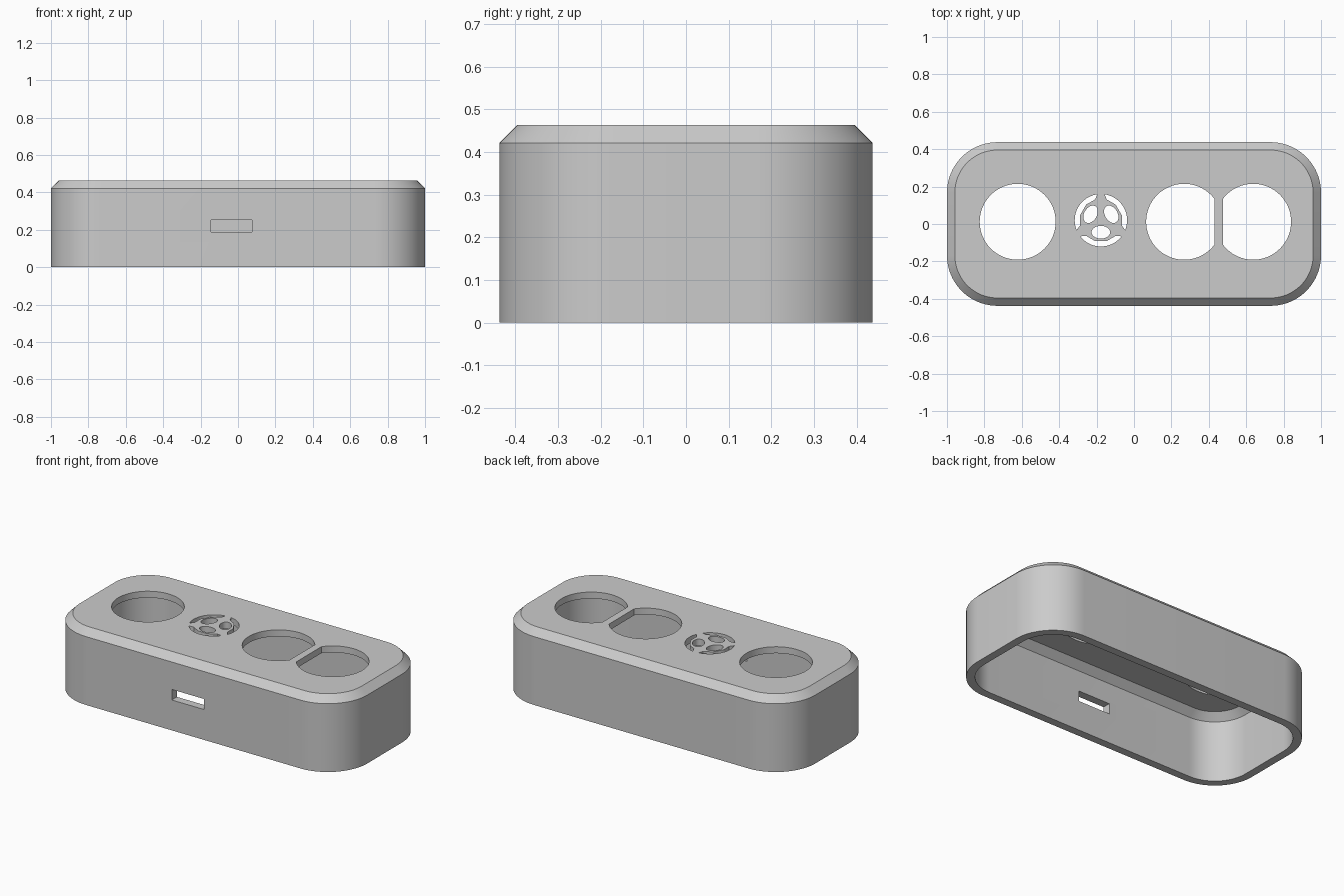
import bpy, bmesh, math
from mathutils import Vector

cube = bpy.data.objects.get("Cube")
if cube:
    bpy.data.objects.remove(cube, do_unlink=True)

HALF_X, HALF_Y, HEIGHT, CORNER = 1.0, 0.4375, 0.463, 0.27
WALL, BEVEL, DECK = 0.05, 0.042, 0.04

grey = bpy.data.materials.new("plain_grey")
grey.use_nodes = True
grey.diffuse_color = (0.6, 0.6, 0.6, 1)
grey.node_tree.nodes["Principled BSDF"].inputs["Base Color"].default_value = (0.6, 0.6, 0.6, 1)


def rounded_outline(inset, steps=20):
    """Rounded rectangle, moved inwards by inset."""
    r = CORNER - inset
    pts = []
    for k, (sx, sy) in enumerate(((1, 1), (-1, 1), (-1, -1), (1, -1))):
        for i in range(steps + 1):
            a = math.radians(90) * (k + i / steps)
            pts.append((sx * (HALF_X - CORNER) + r * math.cos(a),
                        sy * (HALF_Y - CORNER) + r * math.sin(a)))
    return pts


def make_object(name, bm):
    bmesh.ops.recalc_face_normals(bm, faces=bm.faces)
    mesh = bpy.data.meshes.new(name)
    bm.to_mesh(mesh)
    bm.free()
    obj = bpy.data.objects.new(name, mesh)
    bpy.context.collection.objects.link(obj)
    return obj


def add_prism(bm, outline, z0, z1):
    low = [bm.verts.new((x, y, z0)) for x, y in outline]
    high = [bm.verts.new((x, y, z1)) for x, y in outline]
    bm.faces.new(low)
    bm.faces.new(high)
    for i in range(len(low)):
        j = (i + 1) % len(low)
        bm.faces.new((low[i], low[j], high[j], high[i]))


def ellipse(cx, cy, rx, ry, turn=0.0, count=64):
    pts = []
    for i in range(count):
        a = math.tau * i / count
        u, v = rx * math.cos(a), ry * math.sin(a)
        pts.append((cx + u * math.cos(turn) - v * math.sin(turn),
                    cy + u * math.sin(turn) + v * math.cos(turn)))
    return pts


# Hollow case, open below: outside, deck, then inside
bm = bmesh.new()
sections = [(WALL, 0), (0, 0), (0, HEIGHT - BEVEL), (BEVEL, HEIGHT)]
inner = [(WALL + BEVEL, HEIGHT - DECK), (WALL, HEIGHT - DECK - BEVEL)]
rings = [[bm.verts.new((x, y, z)) for x, y in rounded_outline(inset)]
         for inset, z in sections + inner]
for a, b in ((0, 1), (1, 2), (2, 3), (4, 5), (5, 0)):
    n = len(rings[a])
    for i in range(n):
        j = (i + 1) % n
        bm.faces.new((rings[a][i], rings[a][j], rings[b][j], rings[b][i]))
bm.faces.new(rings[3])
bm.faces.new(rings[4])
case = make_object("case", bm)
case.data.materials.append(grey)

# Openings in the deck and the front wall
bm = bmesh.new()
Z0, Z1 = HEIGHT - 0.1, HEIGHT + 0.1
HOLE_Y, HOLE_R = 0.012, 0.203
add_prism(bm, ellipse(-0.622, HOLE_Y, HOLE_R, HOLE_R), Z0, Z1)

# Paired holes, flattened against the bar between them
for cx, side, bar in ((0.268, 1, 0.43), (0.637, -1, 0.475)):
    half = math.acos(abs(bar - cx) / HOLE_R)
    start = half if side > 0 else math.pi + half
    sweep = math.tau - 2 * half
    outline = [(cx + HOLE_R * math.cos(start + sweep * i / 56),
                HOLE_Y + HOLE_R * math.sin(start + sweep * i / 56)) for i in range(57)]
    add_prism(bm, outline, Z0, Z1)

# Round vent: three oval holes and three rim slots between spokes
VX, VY, VR = -0.177, 0.02, 0.14
for deg in (30, 150, 270):
    t = math.radians(deg)
    add_prism(bm, ellipse(VX + 0.064 * math.cos(t), VY + 0.064 * math.sin(t),
                          0.034, 0.05, t, 32), Z0, Z1)
    span = math.radians(52)
    arc = [t - span + 2 * span * i / 20 for i in range(21)]
    outline = [(VX + VR * math.cos(a), VY + VR * math.sin(a)) for a in arc]
    for off in (44, 17, -17, -44):
        a = t + math.radians(off)
        outline.append((VX + 0.115 * math.cos(a), VY + 0.115 * math.sin(a)))
    add_prism(bm, outline, Z0, Z1)

# Port slot in the front wall
add_prism(bm, [(-0.145, -0.6), (0.075, -0.6), (0.075, -0.3), (-0.145, -0.3)], 0.187, 0.252)
cutter = make_object("opening_cutter", bm)
cutter.hide_render = True

mod = case.modifiers.new("openings", "BOOLEAN")
mod.operation = "DIFFERENCE"
mod.solver = "EXACT"
mod.object = cutter
bpy.ops.object.select_all(action="DESELECT")
bpy.context.view_layer.objects.active = case
case.select_set(True)
bpy.ops.object.modifier_apply(modifier=mod.name)
bpy.data.objects.remove(cutter, do_unlink=True)
bpy.ops.object.shade_smooth_by_angle(angle=math.radians(30))
